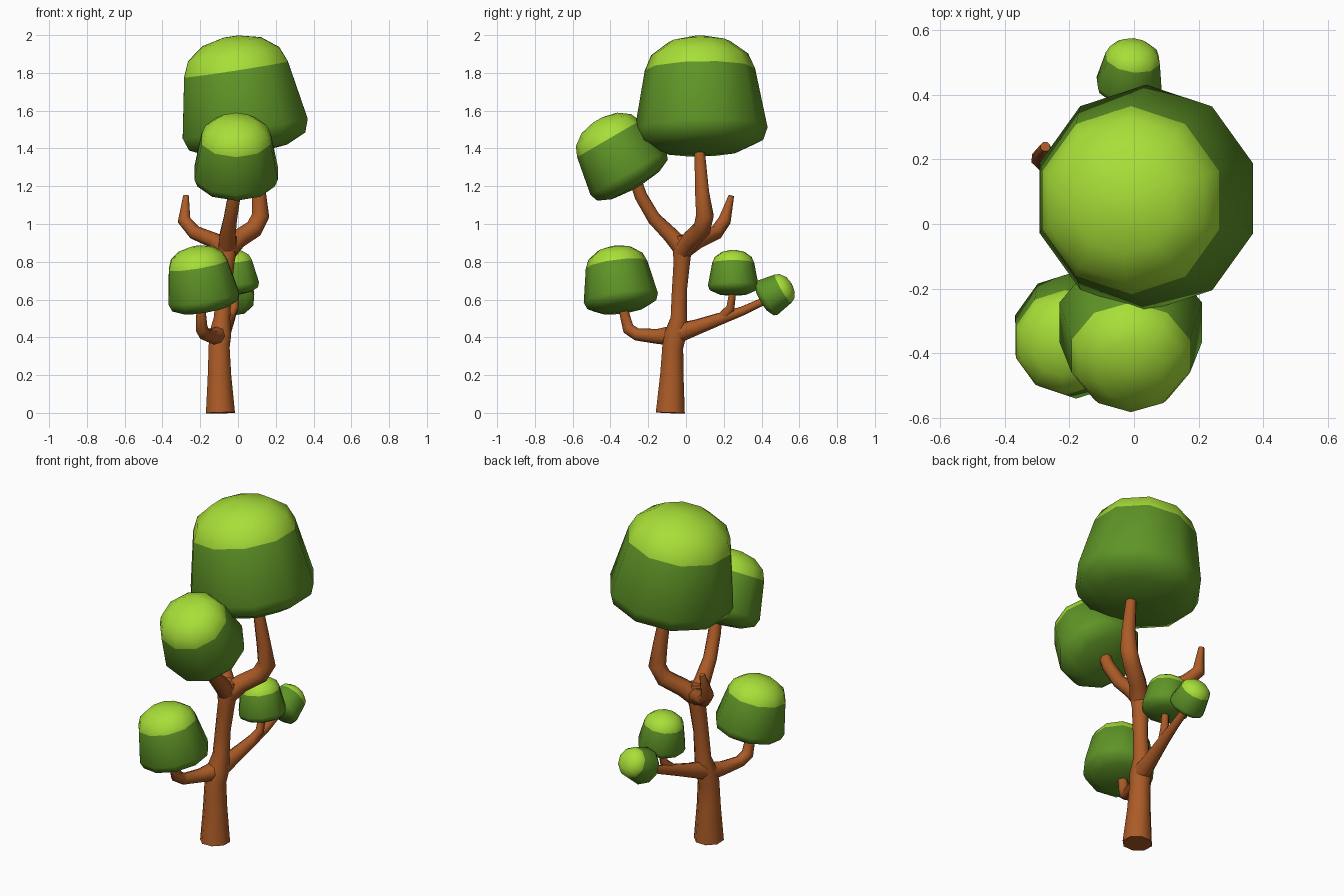
import bpy, bmesh, math
from mathutils import Vector

if "Cube" in bpy.data.objects:
    bpy.data.objects.remove(bpy.data.objects["Cube"])


def material(name, rgb):
    m = bpy.data.materials.new(name)
    m.diffuse_color = (*rgb, 1)
    m.use_nodes = True
    m.node_tree.nodes["Principled BSDF"].inputs["Base Color"].default_value = m.diffuse_color
    return m


BARK = material("bark brown", (0.41, 0.105, 0.02))
DARK = material("leaf dark green", (0.115, 0.30, 0.02))
LIGHT = material("leaf bright green", (0.39, 0.74, 0.04))
UP = Vector((0, 0, 1))


def loft(name, rings, sides, mats, light_from=None, phase=0.0):
    """Skin a list of (centre, axis, radius) rings; rings from light_from up get material 1."""
    bm = bmesh.new()
    loops = []
    for c, axis, r in rings:
        q = UP.rotation_difference(axis)
        loops.append([bm.verts.new(c + q @ Vector((r * math.cos(a), r * math.sin(a), 0)))
                      for a in (phase + 2 * math.pi * k / sides for k in range(sides))])
    for i in range(len(loops) - 1):
        a, b = loops[i], loops[i + 1]
        for k in range(sides):
            n = (k + 1) % sides
            f = bm.faces.new((a[k], a[n], b[n], b[k]))
            f.material_index = int(light_from is not None and i >= light_from)
    bm.faces.new(loops[0][::-1])
    bm.faces.new(loops[-1]).material_index = int(light_from is not None)
    me = bpy.data.meshes.new(name)
    bm.to_mesh(me)
    bm.free()
    ob = bpy.data.objects.new(name, me)
    bpy.context.collection.objects.link(ob)
    for m in mats:
        me.materials.append(m)
    bpy.ops.object.select_all(action='DESELECT')
    ob.select_set(True)
    bpy.context.view_layer.objects.active = ob
    bpy.ops.object.shade_smooth_by_angle(angle=math.radians(60))
    return ob


def limb(name, pts):
    """Tapered tube through (x, y, z, radius) points."""
    p = [Vector(t[:3]) for t in pts]
    rings = []
    for i, c in enumerate(p):
        d = Vector()
        if i > 0:
            d += (c - p[i - 1]).normalized()
        if i < len(p) - 1:
            d += (p[i + 1] - c).normalized()
        rings.append((c, d.normalized(), pts[i][3]))
    loft(name, rings, 8, [BARK], phase=math.pi / 8)


# Profile of every leaf clump: (height, radius) relative to its widest radius
CLUMP = [(-0.38, 0.15), (-0.33, 0.62), (-0.19, 0.93), (0.0, 1.0), (0.90, 0.83),
         (1.13, 0.73), (1.32, 0.47), (1.40, 0.12)]


def clump(name, centre, axis, r):
    a = Vector(axis).normalized()
    c = Vector(centre)
    loft(name, [(c + a * h * r, a, w * r) for h, w in CLUMP], 10, [DARK, LIGHT],
         light_from=4, phase=math.pi / 10)


# Trunk
limb("trunk", [(-0.093, -0.083, -0.0, 0.083), (-0.098, -0.075, 0.2, 0.067),
               (-0.1, -0.07, 0.35, 0.06), (-0.093, -0.055, 0.42, 0.062), (-0.085, -0.038, 0.5, 0.047),
               (-0.075, -0.035, 0.65, 0.043), (-0.062, -0.022, 0.8, 0.047),
               (-0.055, -0.02, 0.88, 0.056), (-0.05, -0.02, 0.94, 0.045)])

# Lower branches
limb("lower_front_branch", [(-0.1, -0.06, 0.41, 0.055), (-0.135, -0.15, 0.405, 0.04),
                            (-0.175, -0.26, 0.415, 0.033), (-0.192, -0.305, 0.445, 0.034),
                            (-0.195, -0.325, 0.52, 0.028), (-0.19, -0.335, 0.58, 0.025)])
limb("lower_back_branch", [(-0.09, -0.05, 0.42, 0.055), (-0.07, 0.06, 0.455, 0.042),
                           (-0.045, 0.2, 0.505, 0.032), (-0.03, 0.3, 0.54, 0.025),
                           (-0.02, 0.44, 0.605, 0.02)])
limb("lower_back_twig", [(-0.045, 0.19, 0.505, 0.028), (-0.02, 0.235, 0.555, 0.024),
                         (-0.012, 0.25, 0.66, 0.019)])

# Upper branches
limb("upper_front_branch", [(-0.055, -0.02, 0.87, 0.052), (-0.055, -0.08, 0.94, 0.045),
                            (-0.04, -0.17, 1.03, 0.038), (-0.02, -0.24, 1.15, 0.036),
                            (-0.01, -0.27, 1.24, 0.034)])
limb("crown_branch", [(-0.055, -0.02, 0.86, 0.055), (0.0, 0.03, 0.92, 0.05),
                      (0.085, 0.085, 0.975, 0.05), (0.12, 0.1, 1.045, 0.05),
                      (0.11, 0.085, 1.17, 0.04), (0.075, 0.07, 1.42, 0.028)])
limb("bare_branch", [(-0.055, -0.02, 0.86, 0.05), (-0.12, 0.06, 0.91, 0.042),
                     (-0.23, 0.16, 0.955, 0.038), (-0.285, 0.205, 1.02, 0.036),
                     (-0.275, 0.24, 1.15, 0.016)])

# Leaf clumps
clump("crown_leaves", (0.038, 0.08, 1.505), (-0.155, -0.02, 1), 0.352)
clump("upper_front_leaves", (-0.01, -0.305, 1.27), (0.0, -0.5, 0.86), 0.232)
clump("lower_front_leaves", (-0.182, -0.345, 0.61), (-0.17, -0.13, 1), 0.198)
clump("lower_back_leaves", (-0.015, 0.25, 0.675), (-0.13, 0.0, 1), 0.134)
clump("branch_end_leaves", (-0.015, 0.432, 0.61), (0.12, 0.86, 0.5), 0.105)
